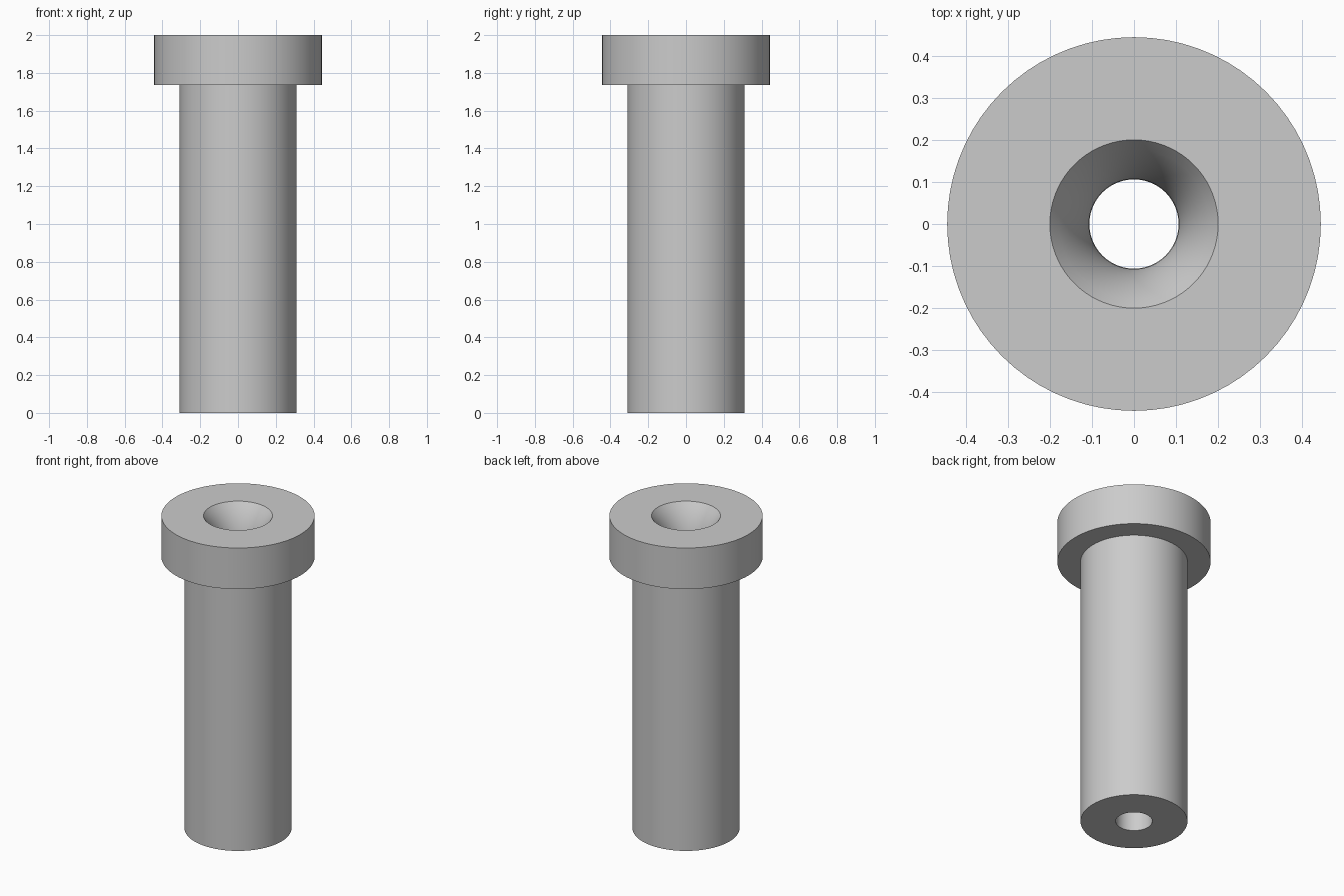
import bpy, bmesh, math

cube = bpy.data.objects.get("Cube")
if cube:
    bpy.data.objects.remove(cube, do_unlink=True)

HEIGHT, HEAD_BASE = 2.0, 1.737
HEAD_R, BODY_R, BORE_R, MOUTH_R = 0.444, 0.31, 0.106, 0.2
SEGMENTS, ARC_STEPS = 72, 8

# Plain grey metal
steel = bpy.data.materials.new("grey steel")
steel.use_nodes = True
colour = (0.6, 0.6, 0.6, 1.0)
steel.diffuse_color = colour
steel.node_tree.nodes["Principled BSDF"].inputs["Base Color"].default_value = colour

# Outer section: bore foot, shank, shoulder and head
profile = [(BORE_R, 0), (BODY_R, 0), (BODY_R, HEAD_BASE),
           (HEAD_R, HEAD_BASE), (HEAD_R, HEIGHT)]

# Rounded mouth: an arc from the top rim that runs tangent into the bore
depth, flare = HEIGHT - HEAD_BASE, MOUTH_R - BORE_R
radius = (depth ** 2 + flare ** 2) / (2 * flare)
rim_angle = math.asin(depth / radius)
for i in range(ARC_STEPS + 1):
    a = rim_angle * (1 - i / ARC_STEPS)
    profile.append((BORE_R + radius * (1 - math.cos(a)),
                    HEAD_BASE + radius * math.sin(a)))

# Lathe the closed section round the vertical axis
bm = bmesh.new()
rings = []
for s in range(SEGMENTS):
    t = 2 * math.pi * s / SEGMENTS
    rings.append([bm.verts.new((r * math.cos(t), r * math.sin(t), z))
                  for r, z in profile])
count = len(profile)
for s in range(SEGMENTS):
    here, after = rings[s], rings[(s + 1) % SEGMENTS]
    for k in range(count):
        n = (k + 1) % count
        bm.faces.new((here[k], after[k], after[n], here[n]))
bmesh.ops.recalc_face_normals(bm, faces=bm.faces)

mesh = bpy.data.meshes.new("headed_bushing")
bm.to_mesh(mesh)
bm.free()
mesh.materials.append(steel)
bushing = bpy.data.objects.new("headed_bushing", mesh)
bpy.context.collection.objects.link(bushing)

# Smooth round walls with crisp rims
bpy.ops.object.select_all(action='DESELECT')
bushing.select_set(True)
bpy.context.view_layer.objects.active = bushing
bpy.ops.object.shade_smooth_by_angle(angle=math.radians(30))
